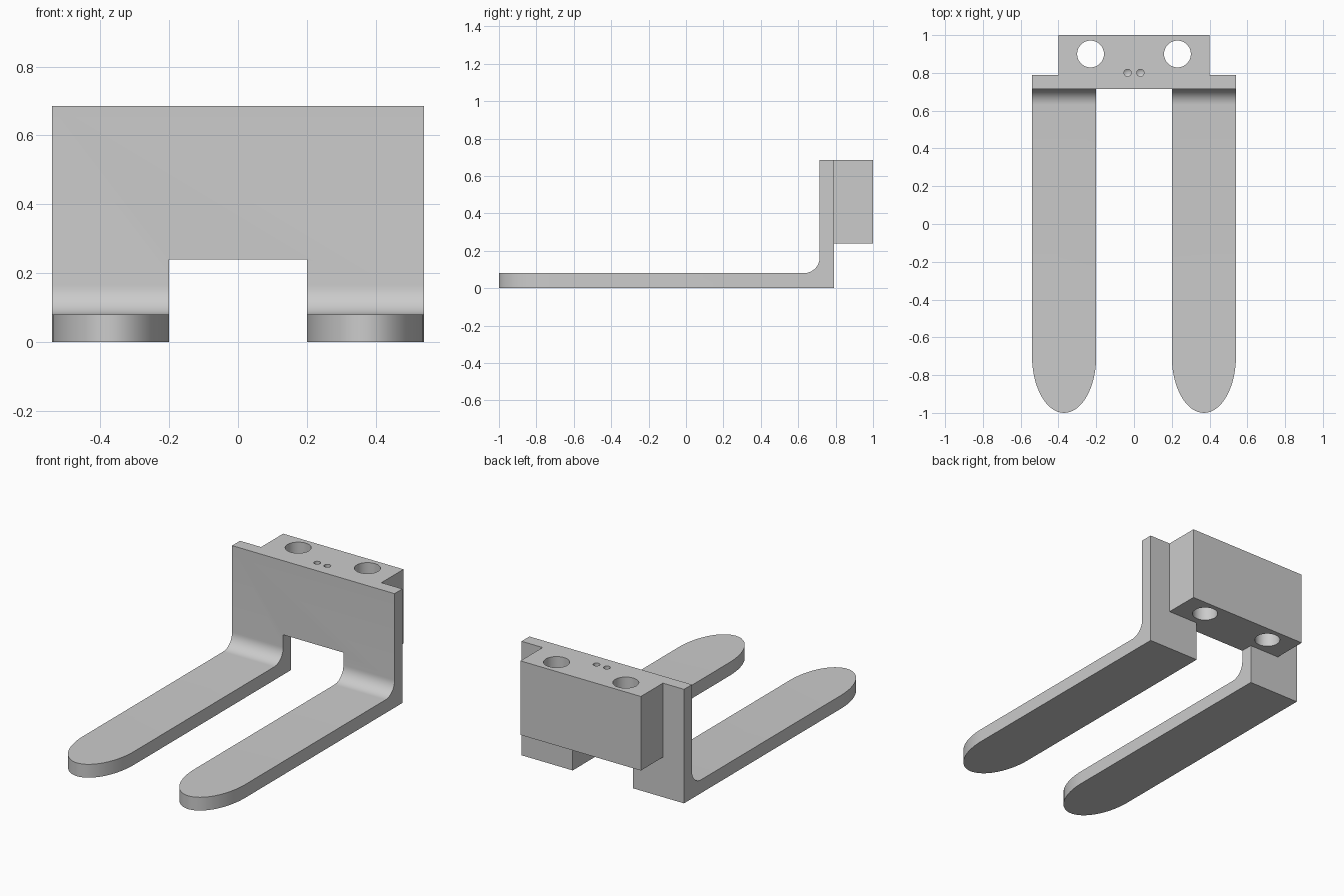
import bpy, bmesh, math
from mathutils import Vector

if "Cube" in bpy.data.objects:
    bpy.data.objects.remove(bpy.data.objects["Cube"], do_unlink=True)

grey = bpy.data.materials.new("light grey metal")
grey.use_nodes = True
grey.diffuse_color = (0.6, 0.6, 0.6, 1)
grey.node_tree.nodes["Principled BSDF"].inputs["Base Color"].default_value = (0.6, 0.6, 0.6, 1)


def prism(name, points, direction):
    """Closed outline pushed along a direction."""
    bm = bmesh.new()
    face = bm.faces.new([bm.verts.new(p) for p in points])
    ext = bmesh.ops.extrude_face_region(bm, geom=[face])
    moved = [v for v in ext["geom"] if isinstance(v, bmesh.types.BMVert)]
    bmesh.ops.translate(bm, verts=moved, vec=Vector(direction))
    bmesh.ops.recalc_face_normals(bm, faces=bm.faces)
    mesh = bpy.data.meshes.new(name)
    bm.to_mesh(mesh)
    bm.free()
    mesh.materials.append(grey)
    obj = bpy.data.objects.new(name, mesh)
    bpy.context.collection.objects.link(obj)
    return obj


def circle(x, y, z, r, n):
    return [(x + r * math.cos(2 * math.pi * i / n), y + r * math.sin(2 * math.pi * i / n), z)
            for i in range(n)]


def combine(target, tool, operation):
    """Apply a boolean and discard the tool."""
    bpy.context.view_layer.objects.active = target
    mod = target.modifiers.new("join", 'BOOLEAN')
    mod.operation = operation
    mod.solver = 'EXACT'
    mod.object = tool
    bpy.ops.object.modifier_apply(modifier=mod.name)
    bpy.data.objects.remove(tool, do_unlink=True)


OUT, IN, TOP, GAP = 0.54, 0.20, 0.685, 0.24
FRONT, BACK, THICK, R = 0.715, 0.79, 0.08, 0.085

# Upright plate with the gap between its two legs
outline = [(-OUT, 0), (-IN, 0), (-IN, GAP), (IN, GAP), (IN, 0), (OUT, 0), (OUT, TOP), (-OUT, TOP)]
fork = prism("fork_carriage", [(x, FRONT, z) for x, z in outline], (0, BACK - FRONT, 0))

# Mounting block behind the plate
block = [(-0.4, 0.75), (0.4, 0.75), (0.4, 1), (-0.4, 1)]
combine(fork, prism("mounting_block", [(x, y, GAP) for x, y in block], (0, 0, TOP - GAP)), 'UNION')

mid, half = (OUT + IN) / 2, (OUT - IN) / 2
for side in (-1, 1):
    # Flat tine with an elliptical tip
    tip = [(side * mid + half * math.cos(a), -0.7 - 0.3 * math.sin(a), 0)
           for a in (math.pi * i / 32 for i in range(33))]
    heel = [(side * mid - half, 0.75, 0), (side * mid + half, 0.75, 0)]
    combine(fork, prism("tine", tip + heel, (0, 0, THICK)), 'UNION')

    # Rounded inner corner between tine and plate
    x0 = side * mid - half
    arc = [(x0, FRONT - R + R * math.sin(a), THICK + R - R * math.cos(a))
           for a in (math.pi / 2 * i / 12 for i in range(13))]
    root = [(x0, 0.75, THICK + R), (x0, 0.75, 0.04), (x0, FRONT - R, 0.04)]
    combine(fork, prism("inner_corner", arc + root, (2 * half, 0, 0)), 'UNION')

for side in (-1, 1):
    # Through holes in the block
    combine(fork, prism("bolt_hole", circle(side * 0.23, 0.9, 0.1, 0.071, 48), (0, 0, 0.8)), 'DIFFERENCE')

    # Small blind holes with a drilled conical end
    drill = prism("pin_hole", circle(side * 0.034, 0.8, TOP - 0.06, 0.019, 24), (0, 0, 0.1))
    bm = bmesh.new()
    bm.from_mesh(drill.data)
    bottom = min(bm.faces, key=lambda f: f.calc_center_median().z)
    point = bmesh.ops.poke(bm, faces=[bottom])["verts"][0]
    point.co.z -= 0.012
    bm.to_mesh(drill.data)
    bm.free()
    combine(fork, drill, 'DIFFERENCE')

# Smooth the curved walls, keep the corners crisp
bpy.ops.object.select_all(action='DESELECT')
fork.select_set(True)
bpy.context.view_layer.objects.active = fork
bpy.ops.object.shade_smooth_by_angle(angle=math.radians(30))
